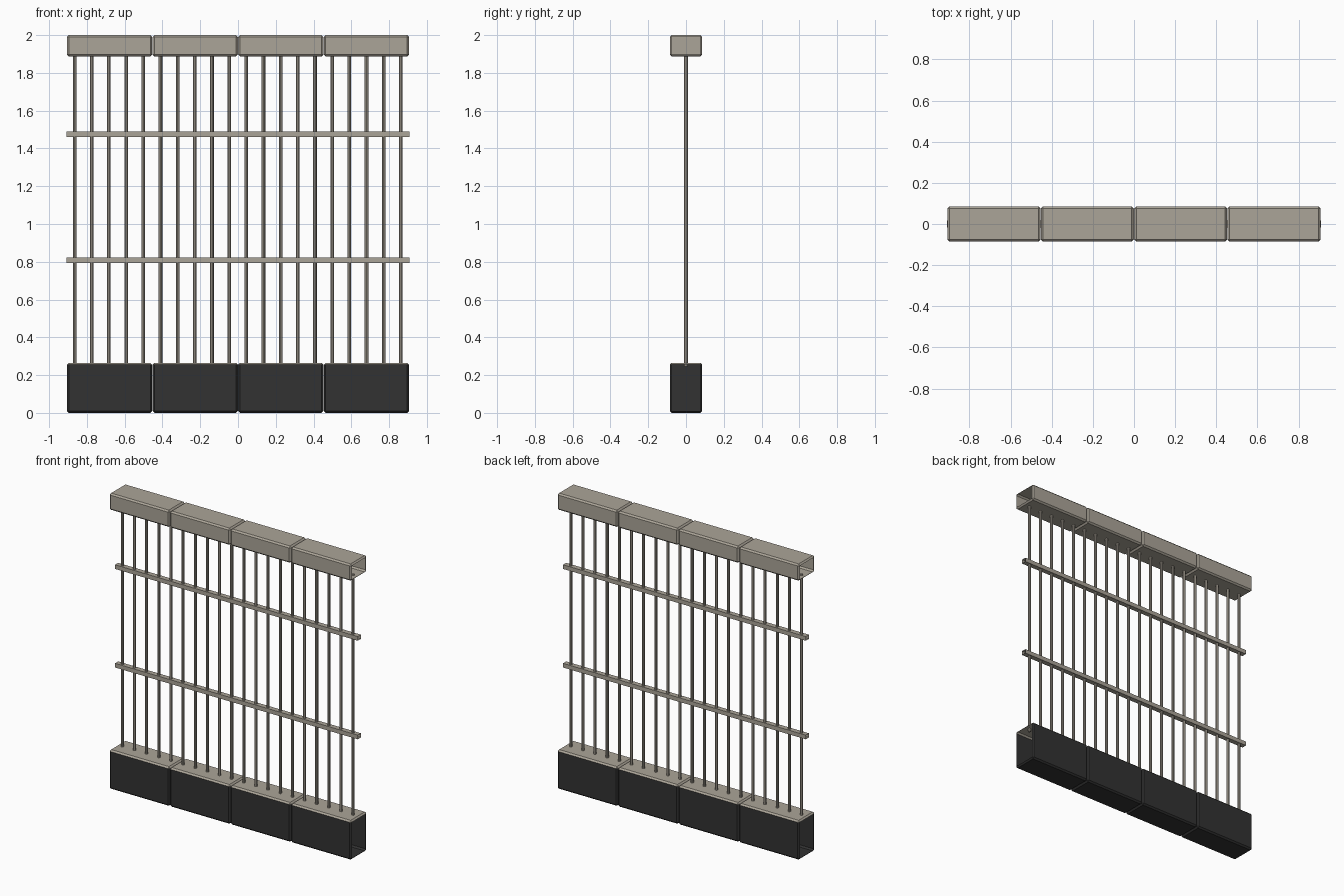
import bpy, bmesh
from mathutils import Matrix, Vector

cube = bpy.data.objects.get("Cube")
if cube:
    bpy.data.objects.remove(cube)


def material(name, rgb):
    m = bpy.data.materials.new(name)
    m.use_nodes = True
    colour = (*rgb, 1)
    m.diffuse_color = colour
    bsdf = next(n for n in m.node_tree.nodes if n.type == "BSDF_PRINCIPLED")
    bsdf.inputs["Base Color"].default_value = colour
    return m


STONE = material("warm grey", (0.41, 0.375, 0.315))
DARK = material("charcoal", (0.032, 0.032, 0.032))

HALF = 0.907      # half the fence length
DEPTH = 0.172
COUNT = 4         # blocks per beam
PITCH = 2 * HALF / COUNT


def finish(bm, name, mats):
    me = bpy.data.meshes.new(name)
    bm.to_mesh(me)
    bm.free()
    for m in mats:
        me.materials.append(m)
    ob = bpy.data.objects.new(name, me)
    bpy.context.collection.objects.link(ob)
    return ob


def box(size, centre):
    bm = bmesh.new()
    bmesh.ops.create_cube(bm, size=1, matrix=Matrix.Translation(centre) @ Matrix.Diagonal((*size, 1)))
    return bm


def open_ends(bm, limit):
    """Remove the flat caps at the outer ends, leaving a hollow section."""
    caps = [f for f in bm.faces
            if abs(f.normal.x) > 0.9 and abs(f.calc_center_median().x) > limit]
    bmesh.ops.delete(bm, geom=caps, context="FACES")


def block_row(name, z0, z1, mats):
    """Row of bevelled blocks; upward faces take the last material."""
    for i in range(COUNT):
        x = -HALF + PITCH * (i + 0.5)
        bm = box((PITCH - 0.002, DEPTH, z1 - z0), Vector((x, 0, (z0 + z1) / 2)))
        bmesh.ops.bevel(bm, geom=bm.edges[:], offset=0.01, segments=1,
                        profile=0.5, affect="EDGES")
        bm.normal_update()
        for f in bm.faces:
            f.material_index = len(mats) - 1 if f.normal.z > 0.5 else 0
        open_ends(bm, HALF - 0.005)
        finish(bm, f"{name}_{i + 1}", mats)


# Footing blocks and top beam blocks
block_row("footing_block", 0, 0.265, [DARK, STONE])
block_row("top_block", 1.887, 2, [STONE])

# Horizontal rails, hollow at both ends
for label, z in (("lower", 0.808), ("upper", 1.475)):
    rail = box((2 * HALF + 0.004, 0.034, 0.028), Vector((0, 0, z)))
    rail.normal_update()
    open_ends(rail, HALF - 0.005)
    finish(rail, f"{label}_rail", [STONE])

# Upright bars
BARS, BOTTOM, TOP = 20, 0.245, 1.895
for i in range(BARS):
    x = -0.865 + i * 1.727 / (BARS - 1)
    bar = bmesh.new()
    bmesh.ops.create_cone(bar, cap_ends=True, segments=8, radius1=0.0095, radius2=0.0095,
                          depth=TOP - BOTTOM,
                          matrix=Matrix.Translation((x, 0, (TOP + BOTTOM) / 2)))
    finish(bar, f"upright_bar_{i + 1}", [STONE])
